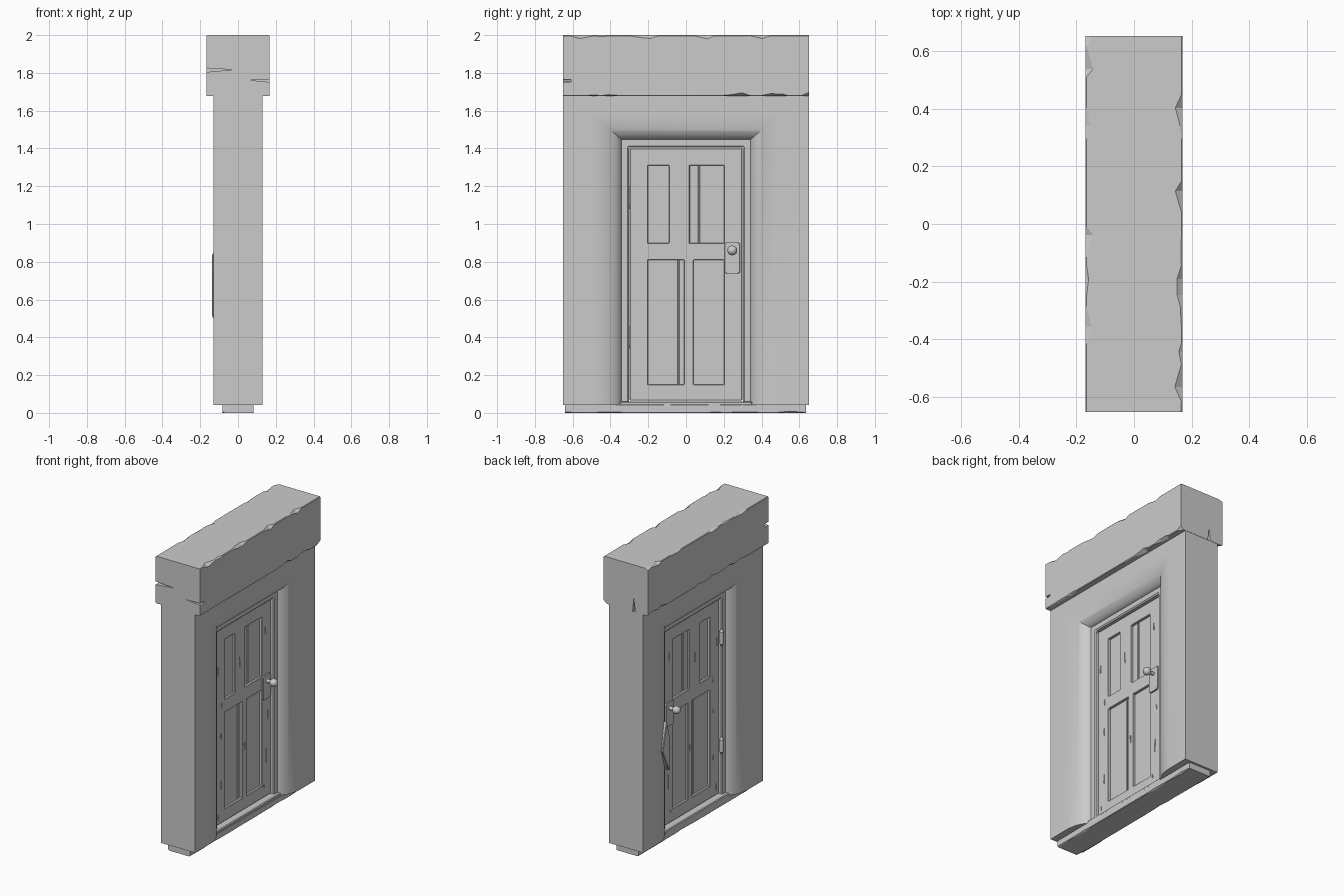
import bpy, bmesh, math, random
from mathutils import Matrix

if "Cube" in bpy.data.objects:
    bpy.data.objects.remove(bpy.data.objects["Cube"])

random.seed(7)


def make(name, bm, bevel=0, smooth=None):
    bmesh.ops.recalc_face_normals(bm, faces=bm.faces)
    me = bpy.data.meshes.new(name)
    bm.to_mesh(me)
    bm.free()
    ob = bpy.data.objects.new(name, me)
    bpy.context.collection.objects.link(ob)
    if smooth:
        for o in bpy.context.selected_objects:
            o.select_set(False)
        ob.select_set(True)
        bpy.context.view_layer.objects.active = ob
        bpy.ops.object.shade_smooth_by_angle(angle=math.radians(smooth))
    if bevel:
        add_bevel(ob, bevel)
    return ob


def add_bevel(ob, width):
    m = ob.modifiers.new("bevel", 'BEVEL')
    m.width, m.segments, m.limit_method = width, 1, 'ANGLE'


def add_box(bm, x0, x1, y0, y1, z0, z1):
    mat = Matrix.Translation(((x0 + x1) / 2, (y0 + y1) / 2, (z0 + z1) / 2)) \
        @ Matrix.Diagonal((x1 - x0, y1 - y0, z1 - z0, 1))
    bmesh.ops.create_cube(bm, size=1, matrix=mat)


def loft(name, rings, closed=False, smooth=None):
    """Skin equal-length closed rings, capping the two ends."""
    bm = bmesh.new()
    vs = [[bm.verts.new(p) for p in r] for r in rings]
    n = len(vs[0])
    for a, b in zip(vs, vs[1:]):
        for i in range(n):
            j = (i + 1) % n
            bm.faces.new((a[i], a[j], b[j], b[i]))
    bm.faces.new(vs[0])
    bm.faces.new(vs[-1])
    return make(name, bm, smooth=smooth)


def prism(bm, pts, a, b, axis):
    """Extrude a 2D outline between a and b along axis x, y or z."""
    def place(p, h):
        return {'x': (h, *p), 'y': (p[0], h, p[1]), 'z': (*p, h)}[axis]
    lo = [bm.verts.new(place(p, a)) for p in pts]
    hi = [bm.verts.new(place(p, b)) for p in pts]
    bm.faces.new(lo)
    bm.faces.new(hi)
    for i in range(len(pts)):
        j = (i + 1) % len(pts)
        bm.faces.new((lo[i], lo[j], hi[j], hi[i]))


def cut(ob, bm, name):
    c = make(name, bm)
    c.hide_render = True
    c.display_type = 'WIRE'
    m = ob.modifiers.new("cut", 'BOOLEAN')
    m.operation, m.solver, m.object = 'DIFFERENCE', 'EXACT', c


def worn_beam(name, hx, y0, y1, z0, z1, base, chip, count):
    """Beam along y whose four long edges carry random chips."""
    rings = []
    for k in range(count + 1):
        y = y0 + (y1 - y0) * k / count
        if 0 < k < count:
            y += random.uniform(-.3, .3) * (y1 - y0) / count
        ring = []
        for sx, top in ((-1, 0), (1, 0), (1, 1), (-1, 1)):
            c = base if random.random() < .62 else random.uniform(base, chip)
            d = base if c == base else c * random.uniform(.4, .9)
            z, dz = (z1, -d) if top else (z0, d)
            pair = [(sx * hx, y, z + dz), (sx * (hx - c), y, z)]
            ring += pair if sx * (1 if top else -1) > 0 else pair[::-1]
        rings.append(ring)
    return loft(name, rings)


# Wall: rounded-reveal profile swept over an inverted U around the doorway
half = [(.13, .65, 1.68)]
for k in range(12, -1, -1):
    t = math.radians(90 * k / 12)
    c, s = 1 - math.cos(t), math.sin(t)
    half.append((.05 + .08 * s, .34 + .16 * c, 1.445 + .14 * c))
profile = half + [(-x, y, z) for x, y, z in reversed(half)]
loft("wall", [[(x, -y, .042) for x, y, z in profile],
              [(x, -y, z) for x, y, z in profile],
              [(x, y, z) for x, y, z in profile],
              [(x, y, .042) for x, y, z in profile]], smooth=30)

# Chipped plaster patch on the back of the wall
bm = bmesh.new()
prism(bm, [(.37, .5), (.40, .55), (.45, .66), (.43, .74), (.40, .85), (.365, .72)], -.10, -.137, 'x')
make("plaster_patch", bm, bevel=.004)

# Lintel beam with end cracks
lintel = worn_beam("lintel", .168, -.652, .652, 1.677, 2, .004, .028, 26)
bm = bmesh.new()
prism(bm, [(-.18, 1.826), (-.18, 1.803), (-.03, 1.817)], -.70, -.61, 'y')
prism(bm, [(.18, 1.764), (.06, 1.762), (.18, 1.75)], -.70, -.61, 'y')
prism(bm, [(-.075, 1.66), (-.05, 1.66), (-.06, 1.77)], .61, .70, 'y')
cut(lintel, bm, "crack_cutter")

# Sill and raised threshold
worn_beam("sill", .083, -.64, .635, 0, .046, .003, .012, 16)
bm = bmesh.new()
add_box(bm, -.083, .081, -.35, .35, .03, .06)
make("threshold", bm, bevel=.005)

# Door frame (two jambs and a head)


def cell_plate(name, ys, zs, holes, thick, bevel):
    """Flat grid in the yz plane with missing cells, thickened along x."""
    bm = bmesh.new()
    v = [[bm.verts.new((0, y, z)) for z in zs] for y in ys]
    for i in range(len(ys) - 1):
        for j in range(len(zs) - 1):
            if (i, j) not in holes:
                bm.faces.new((v[i][j], v[i + 1][j], v[i + 1][j + 1], v[i][j + 1]))
    loose = [p for p in bm.verts if not p.link_faces]
    bmesh.ops.delete(bm, geom=loose, context='VERTS')
    ob = make(name, bm)
    m = ob.modifiers.new("thickness", 'SOLIDIFY')
    m.thickness, m.offset = thick, 0
    add_bevel(ob, bevel)
    return ob


cell_plate("door_frame", [-.36, -.303, .303, .36], [.05, 1.405, 1.46], {(1, 0)}, .12, .008)

# Door stiles and rails: the centre stile is offset between upper and lower halves
ys = [-.298, -.2, -.09, -.01, .02, .04, .2, .298]
zs = [.065, .15, .81, .9, 1.31, 1.4]
holes = {(1, 1), (2, 1), (5, 1), (1, 3), (4, 3), (5, 3)}
stiles = cell_plate("door_stiles", ys, zs, holes, .08, .003)

# Scratches and nicks cut into both faces of the stiles
bm = bmesh.new()
for y, z, l in ((-.275, 1.12, .09), (-.24, .66, .06), (-.24, .32, .08), (-.27, .12, .06),
                (.25, .35, .12), (.24, 1.2, .08), (.265, .62, .07), (.225, .14, .04),
                (-.04, 1.1, .1), (-.235, .87, .05), (.015, .5, .07)):
    for s in (-1, 1):
        w = random.uniform(.003, .006)
        q = random.uniform(-.3, .3) * l
        prism(bm, [(y, z - l / 2), (y + w, z + q), (y, z + l / 2), (y - w, z - q)],
              s * .034, s * .06, 'x')
cut(stiles, bm, "scratch_cutter")

# Recessed planks behind the stiles, with a visible split in each wide panel
bm = bmesh.new()
for y0, y1, z0, z1 in ((-.22, -.07, .88, 1.33), (.0, .066, .88, 1.33), (.072, .22, .88, 1.33),
                       (-.22, -.043, .13, .83), (-.037, .01, .13, .83), (.02, .22, .13, .83)):
    add_box(bm, -.024, .024, y0, y1, z0, z1)
make("door_planks", bm, bevel=.003)
bm = bmesh.new()
add_box(bm, -.014, .014, -.25, .25, .1, 1.36)
make("door_core", bm)

# Lock plates and knobs on both faces
for s, side in ((1, "right"), (-1, "left")):
    bm = bmesh.new()
    r = .014
    outline = []
    for cy, cz, a0 in ((.286 - r, .903 - r, 0), (.204 + r, .903 - r, 90),
                       (.204 + r, .737 + r, 180), (.286 - r, .737 + r, 270)):
        for k in range(4):
            a = math.radians(a0 + 30 * k)
            outline.append((cy + r * math.cos(a), cz + r * math.sin(a)))
    prism(bm, outline, s * .03, s * .05, 'x')
    make("lock_plate_" + side, bm, bevel=.002)
    bm = bmesh.new()
    turn = Matrix.Rotation(math.pi / 2, 4, 'Y')
    bmesh.ops.create_cone(bm, cap_ends=True, segments=16, radius1=.012, radius2=.012,
                          depth=.05, matrix=Matrix.Translation((s * .065, .245, .86)) @ turn)
    bmesh.ops.create_uvsphere(bm, u_segments=20, v_segments=12, radius=.026,
                              matrix=Matrix.Translation((s * .1, .245, .86)) @ turn)
    make("knob_" + side, bm, smooth=40)

# Keyhole slot marks on the hinge side: barrel hinges with tapered tips
for z, label in ((1.14, "upper"), (.4, "lower")):
    rings = [[(-.062 + r * math.cos(a), -.298 + r * math.sin(a), z + h)
              for a in (math.tau * k / 12 for k in range(12))]
             for r, h in ((.005, -.06), (.011, -.045), (.015, -.042), (.015, .042),
                          (.011, .045), (.005, .06))]
    loft("hinge_" + label, rings, smooth=35)
